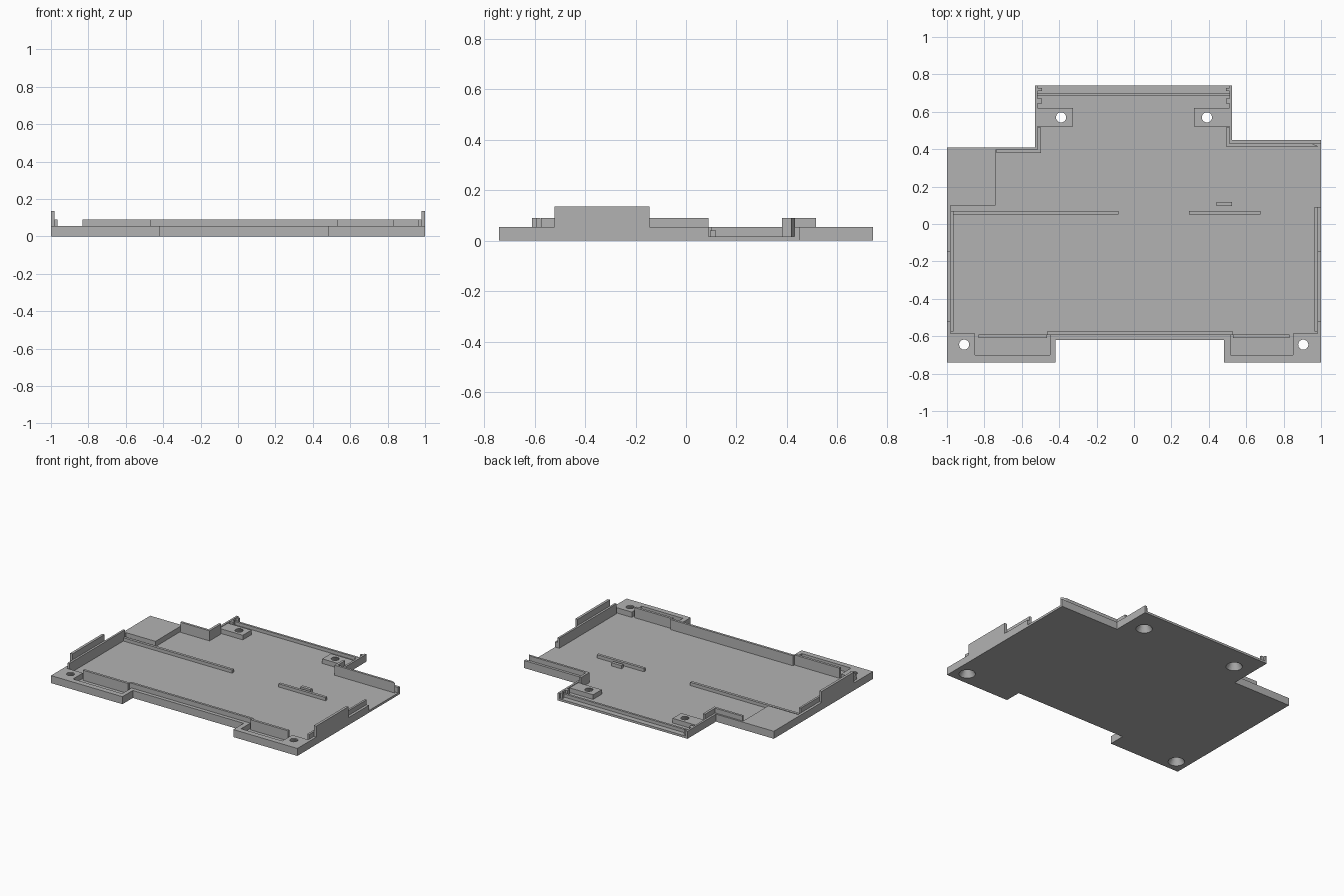
import bpy
import bmesh

cube = bpy.data.objects.get("Cube")
if cube:
    bpy.data.objects.remove(cube, do_unlink=True)

grey = bpy.data.materials.new("plain grey")
grey.use_nodes = True
COLOUR = (0.45, 0.45, 0.45, 1)
grey.diffuse_color = COLOUR
grey.node_tree.nodes["Principled BSDF"].inputs["Base Color"].default_value = COLOUR

FLOOR, RIM, LIP, TALL, LOW = 0.016, 0.055, 0.09, 0.135, 0.04


def add_object(name, bm):
    bmesh.ops.recalc_face_normals(bm, faces=bm.faces)
    mesh = bpy.data.meshes.new(name)
    bm.to_mesh(mesh)
    bm.free()
    mesh.materials.append(grey)
    obj = bpy.data.objects.new(name, mesh)
    bpy.context.collection.objects.link(obj)
    return obj


def prism(name, points, z0, z1):
    """Extrude a flat outline from z0 up to z1."""
    bm = bmesh.new()
    face = bm.faces.new([bm.verts.new((x, y, z0)) for x, y in points])
    top = bmesh.ops.extrude_face_region(bm, geom=[face])
    verts = [v for v in top["geom"] if isinstance(v, bmesh.types.BMVert)]
    bmesh.ops.translate(bm, verts=verts, vec=(0, 0, z1 - z0))
    return add_object(name, bm)


def box(name, x0, x1, y0, y1, z1, z0=0.01):
    return prism(name, [(x0, y0), (x1, y0), (x1, y1), (x0, y1)], z0, z1)


def cut(obj, cutter):
    mod = obj.modifiers.new("cut", "BOOLEAN")
    mod.operation = "DIFFERENCE"
    mod.solver = "EXACT"
    mod.object = cutter
    bpy.context.view_layer.objects.active = obj
    bpy.ops.object.modifier_apply(modifier=mod.name)


def cut_screw_hole(objects, x, y):
    """Round hole, countersunk from below."""
    bm = bmesh.new()
    bmesh.ops.create_cone(bm, cap_ends=True, segments=32, radius1=0.056,
                          radius2=0.026, depth=0.054)
    bmesh.ops.translate(bm, verts=bm.verts, vec=(x, y, 0.025))
    cone = add_object("countersink_cutter", bm)
    bm = bmesh.new()
    bmesh.ops.create_cone(bm, cap_ends=True, segments=32, radius1=0.027,
                          radius2=0.027, depth=0.2)
    bmesh.ops.translate(bm, verts=bm.verts, vec=(x, y, 0.05))
    shaft = add_object("shaft_cutter", bm)
    for cutter in (cone, shaft):
        cutter.hide_render = True
        for obj in objects:
            cut(obj, cutter)
        bpy.data.objects.remove(cutter, do_unlink=True)


# Tray body: full outline, then the recess cut down to the floor
tray = prism("tray", [
    (-1, -0.74), (-0.42, -0.74), (-0.42, -0.62), (0.48, -0.62), (0.48, -0.74),
    (1, -0.74), (1, 0.45), (0.525, 0.45), (0.525, 0.74), (-0.53, 0.74),
    (-0.53, 0.41), (-1, 0.41)], 0, RIM)
recess = prism("recess_cutter", [
    (-0.98, -0.585), (-0.85, -0.585), (-0.85, -0.70), (-0.45, -0.70),
    (-0.45, -0.592), (0.515, -0.592), (0.515, -0.70), (0.85, -0.70),
    (0.85, -0.585), (0.98, -0.585), (0.98, 0.09), (1.1, 0.09), (1.1, 0.43),
    (0.51, 0.43), (0.51, 0.8), (-0.515, 0.8), (-0.515, 0.395),
    (-0.74, 0.395), (-0.74, 0.1), (-0.98, 0.1)], FLOOR, 0.2)
recess.hide_render = True
cut(tray, recess)
bpy.data.objects.remove(recess, do_unlink=True)

# Rear screw bosses and all four screw holes
bosses = [box("left_rear_boss", 0.32, 0.512, 0.52, 0.62, 0.05),
          box("right_rear_boss", -0.517, -0.325, 0.52, 0.62, 0.05)]
cut_screw_hole([tray], -0.908, -0.645)
cut_screw_hole([tray], 0.905, -0.645)
cut_screw_hole([tray, bosses[0]], 0.39, 0.57)
cut_screw_hole([tray, bosses[1]], -0.39, 0.57)

# Side lips, raised outer walls, front pocket lips and rear clip lugs
for side, s in (("left", 1), ("right", -1)):
    def side_box(name, a, b, y0, y1, z1, z0=0.01):
        return box(f"{side}_{name}", min(s * a, s * b), max(s * a, s * b), y0, y1, z1, z0)
    side_box("inner_lip", 0.966, 0.981, -0.575, 0.09 if s > 0 else 0.07, LIP)
    side_box("tall_wall", 0.981, 1.0, -0.52, -0.145, TALL, 0.05)
    side_box("front_lip", 0.465 if s < 0 else 0.53, 0.832, -0.61, -0.592, LIP)
    side_box("rear_lug", 0.493, 0.516, 0.645, 0.672, RIM - 0.001)
    side_box("rear_end_lug", 0.493, 0.516, 0.712, 0.726, RIM - 0.001)

# Lip along the middle of the front
box("front_middle_lip", -0.465, 0.53, -0.593, -0.576, LIP)

# Lips around the rear shoulders
prism("right_shoulder_lip", [
    (-0.735, 0.38), (-0.497, 0.38), (-0.497, 0.515), (-0.515, 0.515),
    (-0.515, 0.397), (-0.735, 0.397)], 0.01, LIP)
prism("left_shoulder_lip", [
    (0.492, 0.415), (0.985, 0.415), (0.95, 0.431), (0.51, 0.431),
    (0.51, 0.515), (0.492, 0.515)], 0.01, LIP)

# Ribs on the floor
box("rear_ridge", -0.515, 0.51, 0.685, 0.701, LOW)
box("right_floor_rib", -0.97, -0.083, 0.05, 0.07, LOW)
box("left_floor_rib", 0.293, 0.675, 0.05, 0.07, LOW)
box("floor_stop", 0.442, 0.524, 0.095, 0.118, LOW)
